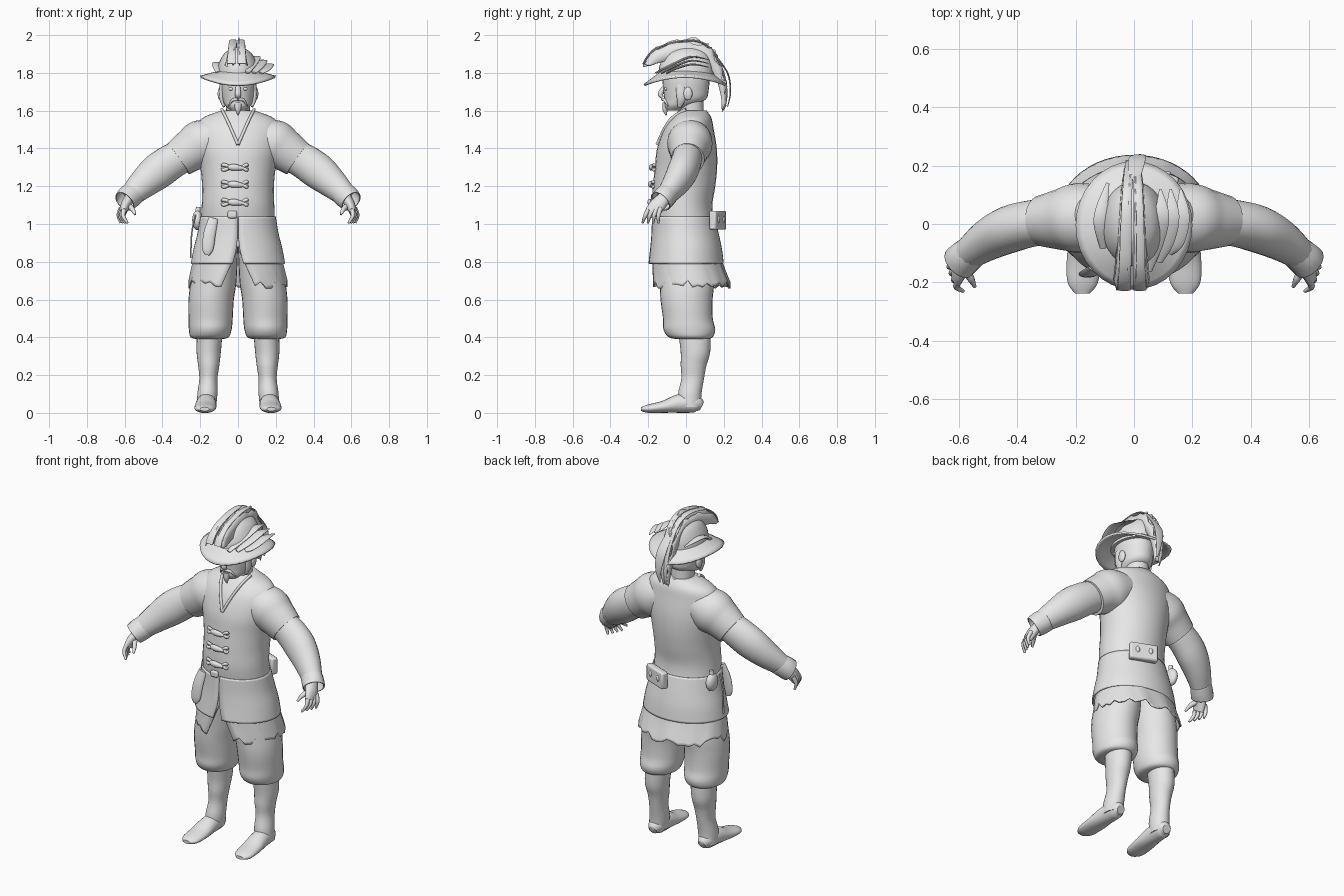
import bpy
import bmesh
import math
import random
from mathutils import Vector

random.seed(4)
cube = bpy.data.objects.get("Cube")
if cube:
    bpy.data.objects.remove(cube, do_unlink=True)

grey = bpy.data.materials.new("light_grey")
grey.use_nodes = True
grey.diffuse_color = (.8, .8, .8, 1)
grey.node_tree.nodes["Principled BSDF"].inputs["Base Color"].default_value = (.8, .8, .8, 1)
parts = []
SIDES = (("left", 1), ("right", -1))
X_AXIS, Y_AXIS = Vector((1, 0, 0)), Vector((0, 1, 0))


def spline(keys, steps=5):
    """Smooth curve through tuples of any length."""
    out = []
    for i in range(len(keys) - 1):
        a, b, c, d = (keys[max(i - 1, 0)], keys[i], keys[i + 1],
                      keys[min(i + 2, len(keys) - 1)])
        for k in range(steps):
            t = k / steps
            out.append(tuple(
                q + t / 2 * (r - p + t * (2 * p - 5 * q + 4 * r - s + t * (3 * (q - r) + s - p)))
                for p, q, r, s in zip(a, b, c, d)))
    return out + [tuple(keys[-1])]


def finish(obj, name):
    obj.name = name
    obj.data.name = name
    obj.data.materials.append(grey)
    parts.append(obj)
    return obj


def skin(name, rows, closed=True, cap=True, thick=0):
    """Surface over rows of points; closed joins each row into a ring."""
    bm = bmesh.new()
    grid = [[bm.verts.new(p) for p in row] for row in rows]
    n = len(grid[0])
    for low, high in zip(grid, grid[1:]):
        for j in range(n if closed else n - 1):
            k = (j + 1) % n
            bm.faces.new((low[j], low[k], high[k], high[j]))
    if closed and cap:
        bm.faces.new(grid[0])
        bm.faces.new(grid[-1])
    bmesh.ops.recalc_face_normals(bm, faces=bm.faces)
    mesh = bpy.data.meshes.new(name)
    bm.to_mesh(mesh)
    bm.free()
    obj = bpy.data.objects.new(name, mesh)
    bpy.context.collection.objects.link(obj)
    if thick:
        obj.modifiers.new("thickness", "SOLIDIFY").thickness = thick
    return finish(obj, name)


def stack(name, keys, sides=28):
    """Horizontal ellipses: z, x, y, x radius, y radius."""
    turns = [math.tau * j / sides for j in range(sides)]
    return skin(name, [[(x + rx * math.cos(a), y + ry * math.sin(a), z) for a in turns]
                       for z, x, y, rx, ry in spline(keys)])


def limb(name, keys, ref=Y_AXIS, sides=14, cap=True, thick=0):
    """Tube along a path: x, y, z, radius across ref, radius along ref."""
    rings = spline(keys)
    centres = [Vector(r[:3]) for r in rings]
    rows = []
    for i, ring in enumerate(rings):
        along = centres[min(i + 1, len(rings) - 1)] - centres[max(i - 1, 0)]
        normal = along.cross(ref).normalized()
        side = normal.cross(along).normalized()
        turns = [math.tau * j / sides for j in range(sides)]
        rows.append([centres[i] + normal * ring[3] * math.cos(a) + side * ring[4] * math.sin(a)
                     for a in turns])
    return skin(name, rows, cap=cap, thick=thick)


def panel(name, keys, ragged=0, sides=44):
    """Cloth wrapped around the body, open at the front: z, y, rx, ry, gap angle."""
    drops = [random.uniform(-ragged, ragged) for _ in range(sides + 1)]
    rings = spline(keys)
    rows = []
    for i, (z, y, rx, ry, gap) in enumerate(rings):
        row = []
        for j in range(sides + 1):
            a = -math.pi / 2 + gap + (math.tau - 2 * gap) * j / sides
            fall = drops[j] * i / len(rings)
            row.append((rx * math.cos(a), (y + ry * math.sin(a)), z + fall))
        rows.append(row)
    return skin(name, rows, closed=False, thick=.008)


def ball(name, place, size):
    bpy.ops.mesh.primitive_uv_sphere_add(segments=18, ring_count=12, location=place)
    bpy.context.object.scale = size
    return finish(bpy.context.object, name)


def box(name, place, size, turn=0):
    bpy.ops.mesh.primitive_cube_add(size=1, location=place, rotation=(0, 0, turn))
    obj = bpy.context.object
    obj.scale = size
    bpy.ops.object.transform_apply(location=False, rotation=False, scale=True)
    bevel = obj.modifiers.new("rounding", "BEVEL")
    bevel.width, bevel.segments = .01, 2
    return finish(obj, name)


# Jacket body, flared lower panel and ragged shirt tail
stack("jacket_body", [
    (.92, 0, 0, .19, .16), (1, 0, -.01, .195, .16), (1.1, 0, -.02, .192, .16),
    (1.2, 0, -.01, .19, .165), (1.3, 0, 0, .2, .165), (1.4, 0, .005, .22, .158),
    (1.5, 0, .015, .225, .132), (1.56, 0, .03, .19, .105), (1.6, 0, .035, .09, .075)])
panel("jacket_skirt", [(1.04, -.015, .2, .165, .01), (.95, -.005, .215, .178, .01),
                       (.87, 0, .235, .19, .04), (.79, 0, .25, .2, .12)])
panel("shirt_tail", [(.86, 0, .225, .18, .02), (.78, .01, .243, .19, .18),
                     (.68, .025, .262, .212, .36)], ragged=.025)

# Neck, collar edges and head
stack("neck", [(1.5, 0, .035, .065, .065), (1.58, 0, .03, .062, .065), (1.68, 0, .02, .065, .07)])
for label, s in SIDES:
    limb(label + "_collar_edge", [(s * .085, .0, 1.605, .008, .012), (s * .055, -.085, 1.545, .008, .012),
                                  (0, -.15, 1.42, .008, .012)])
stack("head", [(1.6, 0, -.065, .035, .035), (1.625, 0, -.04, .065, .075), (1.66, 0, -.005, .085, .11),
               (1.71, 0, 0, .093, .12), (1.77, 0, 0, .097, .124), (1.82, 0, 0, .09, .11)])
limb("nose", [(0, -.112, 1.73, .01, .012), (0, -.135, 1.69, .014, .016), (0, -.125, 1.67, .008, .014)],
     ref=X_AXIS)
limb("goatee", [(0, -.105, 1.64, .02, .022), (0, -.11, 1.605, .014, .015), (0, -.105, 1.575, .003, .003)],
     ref=X_AXIS)
for label, s in SIDES:
    ball(label + "_eye", (s * .036, -.106, 1.715), (.015, .01, .009))
    ball(label + "_ear", (s * .094, .01, 1.69), (.014, .024, .035))
    limb(label + "_moustache", [(0, -.123, 1.66, .008, .009), (s * .03, -.113, 1.655, .008, .008),
                                (s * .05, -.095, 1.625, .003, .003)])
    limb(label + "_sideburn", [(s * .085, -.03, 1.74, .012, .025), (s * .088, -.025, 1.67, .012, .025),
                               (s * .075, -.035, 1.62, .006, .01)])

# Hat: dipped brim and rounded crown
brim = []
for k in range(6):
    f = k / 5
    brim.append([((.09 + .11 * f) * math.cos(a),
                  (.12 + .1 * f) * math.sin(a) - .005,
                  1.815 - f * (.03 + .045 * math.sin(a) ** 2))
                 for a in (math.tau * j / 32 for j in range(32))])
skin("hat_brim", brim, cap=False, thick=.012)
stack("hat_crown", [(1.78, 0, 0, .115, .145), (1.84, 0, 0, .105, .14), (1.9, 0, .005, .075, .11),
                    (1.935, 0, .005, .03, .06)])

# Plume: upright fins following one arc, with flat vanes on top
arc = spline([(-.225, 1.86), (-.16, 1.94), (.02, 1.985), (.13, 1.94), (.195, 1.82), (.215, 1.7), (.2, 1.62)])
root = spline([(-.19, 1.84), (-.12, 1.86), (0, 1.88), (.09, 1.87), (.155, 1.78), (.185, 1.68), (.19, 1.61)])
for number, x in enumerate((-.06, -.025, .01, .045)):
    drop = abs(x) * .4
    rows = [[], [], []]
    for i, ((y, z), (v, w)) in enumerate(zip(arc, root)):
        spread = 1 - .7 * i / len(arc)
        nick = random.uniform(-.012, .008)
        rows[0].append((x * spread, y + nick, z - drop + nick))
        rows[1].append((x * spread * 1.1, (y + v) / 2, (z + w - drop) / 2))
        rows[2].append((x * spread * 1.2, v, w))
    skin(f"plume_fin_{number}", rows, closed=False, thick=.006)
for number, x in enumerate((-.035, .02)):
    limb(f"plume_vane_{number}", [(x * (1 - i / 40), y, z - .012, .005, .024 - i * .0005)
                                  for i, (y, z) in enumerate(arc) if i % 3 == 0], ref=X_AXIS)
limb("plume_tip", [(0, .15, 1.9, .004, .02), (.01, .22, 1.8, .004, .03), (.02, .235, 1.7, .004, .02),
                   (.02, .22, 1.62, .002, .004)], ref=X_AXIS)

# Side feathers sweeping back over the brim
for number in range(3):
    x = .05 + number * .035
    limb(f"side_feather_{number}", [(x, -.16 + number * .03, 1.8, .005, .012),
                                    (x + .025, -.06, 1.85 - number * .015, .006, .028),
                                    (x + .045, .03, 1.885 - number * .02, .005, .026),
                                    (x + .04, .12, 1.87 - number * .02, .002, .004)], ref=X_AXIS)
limb("hat_band_feather", [(-.105, -.08, 1.8, .01, .012), (-.115, .02, 1.85, .008, .024),
                          (-.09, .14, 1.83, .003, .006)], ref=X_AXIS)

# Arms and hands
for label, s in SIDES:
    def arm(name, keys, **options):
        return limb(label + "_" + name, [(s * k[0],) + k[1:] for k in keys], **options)
    arm("short_sleeve", [(.1, .02, 1.46, .1, .11), (.19, .02, 1.425, .127, .12),
                         (.25, .015, 1.39, .113, .105), (.315, .01, 1.345, .1, .088)], sides=24)
    arm("forearm", [(.28, .01, 1.37, .088, .078), (.36, 0, 1.325, .094, .08),
                    (.43, -.02, 1.275, .095, .08), (.5, -.055, 1.215, .08, .07),
                    (.57, -.105, 1.15, .06, .052)], sides=24)
    arm("cuff", [(.55, -.09, 1.165, .064, .056), (.58, -.115, 1.14, .065, .06),
                 (.6, -.135, 1.12, .06, .062)], cap=False, thick=.006)
    arm("palm", [(.565, -.105, 1.15, .03, .035), (.595, -.15, 1.1, .026, .042),
                 (.608, -.18, 1.06, .018, .04)])
    for i in range(4):
        arm(f"finger_{i}", [(.6 + .006 * i, -.195 + .02 * i, 1.085, .013, .012),
                            (.608 + .008 * i, -.215 + .023 * i, 1.045, .011, .011),
                            (.585 + .012 * i, -.23 + .028 * i, 1.005, .006, .006)], sides=8)
    arm("thumb", [(.585, -.145, 1.1, .016, .015), (.56, -.185, 1.08, .013, .013),
                  (.545, -.215, 1.05, .006, .006)], sides=8)

# Breeches, stockinged legs and shoes
for label, s in SIDES:
    def leg(name, keys):
        return stack(label + "_" + name, [(k[0], s * k[1]) + k[2:] for k in keys])
    leg("breeches", [(.88, .1, 0, .1, .15), (.7, .128, .005, .12, .145), (.6, .142, .003, .12, .138),
                     (.5, .145, .01, .117, .132), (.44, .147, .018, .113, .137),
                     (.4, .15, .025, .1, .115), (.39, .15, .035, .06, .07)])
    leg("lower_leg", [(.42, .15, .045, .068, .085), (.32, .155, .05, .064, .078),
                      (.25, .155, .04, .056, .068), (.18, .157, .035, .048, .06),
                      (.1, .162, .02, .053, .062), (.03, .167, .02, .05, .06)])
    limb(label + "_shoe", [(s * .163, .083, .035, .025, .025), (s * .165, .05, .048, .046, .045),
                           (s * .168, -.03, .05, .05, .052), (s * .172, -.12, .032, .032, .058),
                           (s * .176, -.2, .022, .022, .052), (s * .177, -.238, .02, .01, .025)],
         ref=X_AXIS, sides=20)

# Front toggles
for number, z in enumerate((1.3, 1.21, 1.115)):
    y = -.175 - number * .004
    limb(f"toggle_bar_{number}", [(-.05, y, z, .012, .012), (-.02, y - .008, z, .018, .014),
                                  (.03, y, z - .006, .009, .01)])
    for tag, x in (("inner", .045), ("outer", -.075)):
        for dz in (-.013, .013):
            limb(f"toggle_{tag}_loop_{number}", [(x * .4, y, z, .006, .006), (x, y + .004, z + dz, .01, .008),
                                                 (x * 1.15, y + .014, z + dz * .4, .004, .004)], sides=8)
box("waist_buckle", (-.03, -.18, 1.05), (.05, .02, .04))

# Things hung at the waist
limb("hip_sheath", [(-.13, -.15, 1.03, .025, .01), (-.15, -.165, .95, .032, .014),
                    (-.16, -.172, .87, .03, .012), (-.163, -.172, .835, .012, .006)])
ball("hip_flask", (-.215, .06, 1.02), (.028, .045, .052))
limb("flask_neck", [(-.215, .06, 1.05, .015, .015), (-.21, .06, 1.09, .012, .012)], sides=10)
limb("hip_strap", [(-.225, 0, 1.05, .004, .006), (-.245, 0, .95, .004, .006), (-.25, 0, .82, .004, .006)])
turn = -.38
box("back_pouch", (.075, .168, 1.02), (.16, .04, .1), turn)
for x, y in ((.045, .196), (.115, .169)):
    ball("pouch_stud", (x, y, 1.025), (.013, .012, .02))

bpy.ops.object.select_all(action="DESELECT")
for obj in parts:
    obj.select_set(True)
bpy.context.view_layer.objects.active = parts[0]
bpy.ops.object.shade_smooth_by_angle(angle=math.radians(50))
